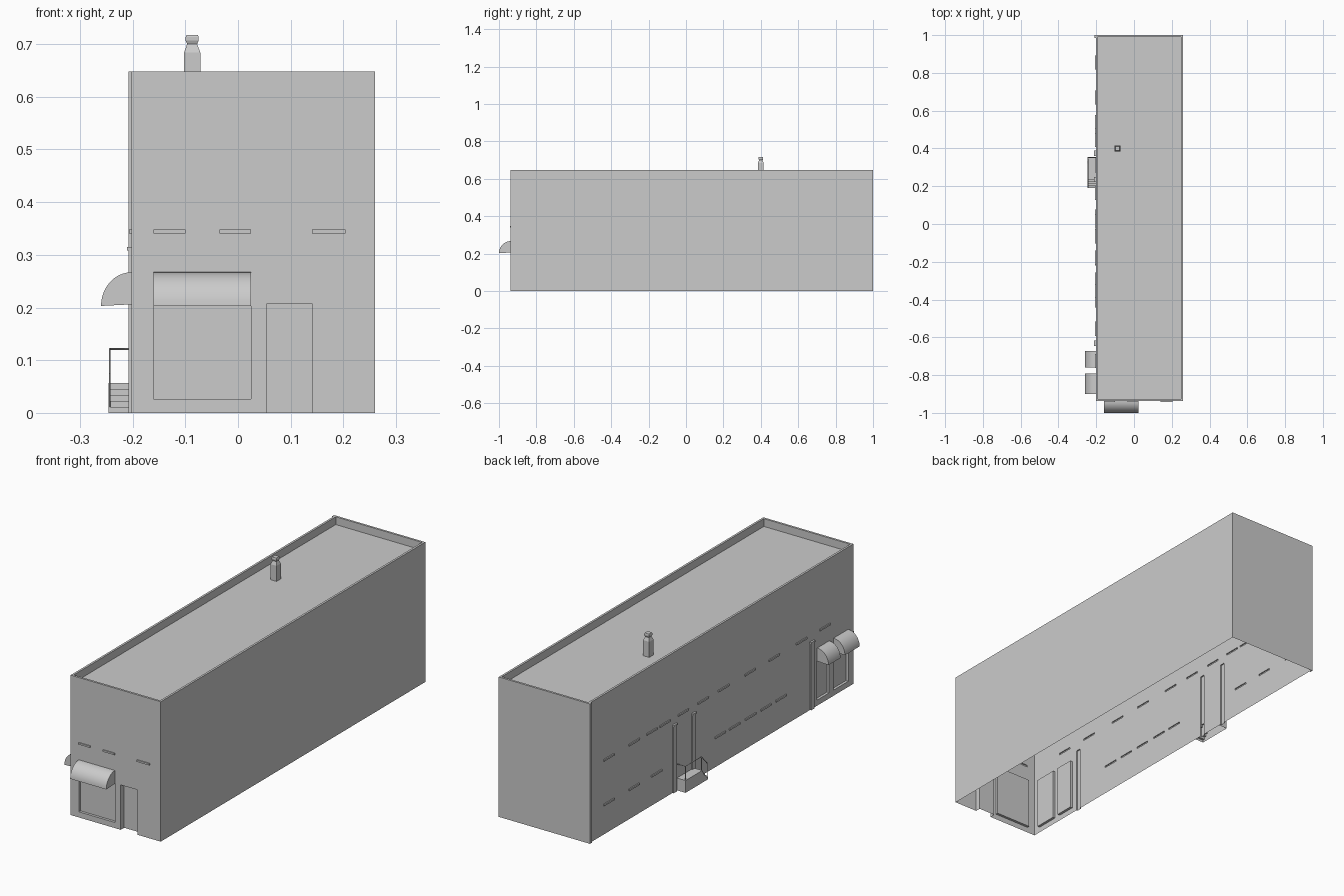
import bpy, bmesh, math
from mathutils import Vector

if "Cube" in bpy.data.objects:
    bpy.data.objects.remove(bpy.data.objects["Cube"])

XL, XR, YF, YB, H = -0.202, 0.26, -0.937, 1.0, 0.648
ROOF, T = 0.612, 0.01

grey = bpy.data.materials.new("plain grey")
grey.diffuse_color = (0.6, 0.6, 0.6, 1)
grey.use_nodes = True
grey.node_tree.nodes["Principled BSDF"].inputs["Base Color"].default_value = grey.diffuse_color


def finish(name, bm, merge=True):
    if merge:
        bmesh.ops.remove_doubles(bm, verts=bm.verts, dist=1e-5)
    me = bpy.data.meshes.new(name)
    bm.to_mesh(me)
    bm.free()
    me.materials.append(grey)
    ob = bpy.data.objects.new(name, me)
    bpy.context.collection.objects.link(ob)
    return ob


def quad(bm, pts, want):
    """Add a face whose normal points towards 'want'."""
    f = bm.faces.new([bm.verts.new(p) for p in pts])
    f.normal_update()
    if f.normal.dot(Vector(want)) < 0:
        f.normal_flip()


def box(bm, lo, hi):
    r = bmesh.ops.create_cube(bm, size=1)
    for v in r["verts"]:
        v.co = [(a + b) / 2 + c * (b - a) for a, b, c in zip(lo, hi, v.co)]


# Wall planes: (along, up, depth inwards) -> world position, outward normal
def front(u, v, d=0):
    return Vector((u, YF + d, v))


def left(u, v, d=0):
    return Vector((XL + d, u, v))


NORMAL = {front: Vector((0, -1, 0)), left: Vector((-1, 0, 0))}


def wall(name, P, u0, u1, holes):
    """Flat wall with rectangular holes, built from grid cells."""
    bm = bmesh.new()
    us = sorted({u0, u1, *[h[0] for h in holes], *[h[1] for h in holes]})
    vs = sorted({0, H, *[h[2] for h in holes], *[h[3] for h in holes]})
    for a, b in zip(us, us[1:]):
        for c, d in zip(vs, vs[1:]):
            m, n = (a + b) / 2, (c + d) / 2
            if any(h[0] < m < h[1] and h[2] < n < h[3] for h in holes):
                continue
            quad(bm, [P(a, c), P(b, c), P(b, d), P(a, d)], NORMAL[P])
    finish(name, bm)


def pockets(name, P, rects, depth):
    """Recessed (depth > 0) or raised (depth < 0) panels filling wall holes."""
    bm = bmesh.new()
    for a, b, c, d in rects:
        cs = [(a, c), (b, c), (b, d), (a, d)]
        quad(bm, [P(*p, depth) for p in cs], NORMAL[P])
        mid = P((a + b) / 2, (c + d) / 2)
        for p, q in zip(cs, cs[1:] + cs[:1]):
            if p[1] == q[1] == 0:
                continue
            want = (mid - (P(*p) + P(*q)) / 2) * (1 if depth > 0 else -1)
            quad(bm, [P(*p), P(*q), P(*q, depth), P(*p, depth)], want)
    finish(name, bm)


def awning(name, P, u0, u1, out, z0=0.203, z1=0.267, n=10):
    """Quarter-round canopy with closed ends."""
    prof = [(0, z0 + 0.003)]
    for i in range(n + 1):
        a = math.pi / 2 * i / n
        prof.append((-out * math.cos(a), z0 + (z1 - z0) * math.sin(a)))
    bm = bmesh.new()
    f = bm.faces.new([bm.verts.new(P(u0, z, d)) for d, z in prof])
    r = bmesh.ops.extrude_face_region(bm, geom=[f])
    shift = P(u1, 0) - P(u0, 0)
    bmesh.ops.translate(bm, vec=shift,
                        verts=[g for g in r["geom"] if isinstance(g, bmesh.types.BMVert)])
    # the first end face is kept by the extrusion, closing the solid
    bmesh.ops.recalc_face_normals(bm, faces=bm.faces)
    ob = finish(name, bm)
    bpy.context.view_layer.objects.active = ob
    ob.select_set(True)
    bpy.ops.object.shade_smooth_by_angle(angle=math.radians(30))
    ob.select_set(False)


# Front wall: shop window, doorway and window sills
shop = [(-0.16, 0.025, 0.026, 0.266)]
door = [(0.055, 0.14, 0, 0.208)]
sills_f = [(a, b, 0.340, 0.348) for a, b in ((-0.16, -0.10), (-0.035, 0.025), (0.14, 0.204))]
wall("front_wall", front, XL, XR, shop + door + sills_f)
pockets("front_shop_window", front, shop, 0.012)
pockets("front_door", front, door, 0.025)
pockets("front_sills", front, sills_f, -0.005)
awning("front_awning", front, -0.16, 0.025, 1 + YF)

# Left wall: two shop windows, two rows of sills and pilasters
shops = [(-0.76, -0.672, 0.026, 0.266), (-0.90, -0.792, 0.026, 0.266)]
upper = (0.855, 0.67, 0.54, 0.445, 0.31, 0.165, 0.015, -0.178, -0.355, -0.555, -0.725)
lower = (0.855, 0.67, 0.505, 0.04, -0.065, -0.183, -0.295, -0.405)
sills_l = [(y - 0.038, y + 0.038, z, z + 0.008)
           for row, z in ((upper, 0.340), (lower, 0.133)) for y in row]
pil_y = (0.375, 0.236, -0.631)
pilasters = [(y - 0.012, y + 0.012, 0, 0.308) for y in pil_y]
wall("left_wall", left, YF, YB, shops + sills_l + pilasters)
pockets("left_shop_windows", left, shops, 0.012)
pockets("left_sills", left, sills_l, -0.005)
pockets("pilasters", left, pilasters, -0.006)
for i, s in enumerate(shops):
    awning(f"left_awning_{i + 1}", left, s[0], s[1], 0.058)

bm = bmesh.new()
for y in pil_y:
    box(bm, (XL - 0.009, y - 0.014, 0.308), (XL, y + 0.014, 0.315))
finish("pilaster_caps", bm)

bm = bmesh.new()
box(bm, (XL - 0.006, YB - 0.014, 0), (XL, YB, H))
finish("rear_corner_strip", bm)

# Plain right and back walls
bm = bmesh.new()
quad(bm, [(XR, YF, 0), (XR, YB, 0), (XR, YB, H), (XR, YF, H)], (1, 0, 0))
quad(bm, [(XL, YB, 0), (XR, YB, 0), (XR, YB, H), (XL, YB, H)], (0, 1, 0))
finish("right_and_back_walls", bm)

# Parapet rim, its inner faces and the sunken roof
bm = bmesh.new()
outer = [(XL, YF), (XR, YF), (XR, YB), (XL, YB)]
inner = [(XL + T, YF + T), (XR - T, YF + T), (XR - T, YB - T), (XL + T, YB - T)]
inward = [(0, 1, 0), (-1, 0, 0), (0, -1, 0), (1, 0, 0)]
for i in range(4):
    j = (i + 1) % 4
    quad(bm, [(*outer[i], H), (*outer[j], H), (*inner[j], H), (*inner[i], H)], (0, 0, 1))
    quad(bm, [(*inner[i], H), (*inner[j], H), (*inner[j], ROOF), (*inner[i], ROOF)], inward[i])
finish("parapet", bm)
bm = bmesh.new()
quad(bm, [(*p, ROOF) for p in inner], (0, 0, 1))
finish("roof", bm)

# Chimney: stacked square rings
bm = bmesh.new()
rings = []
for r, z in ((0.0155, ROOF), (0.0155, 0.684), (0.0095, 0.700),
             (0.0125, 0.707), (0.0125, 0.713), (0.011, 0.717)):
    rings.append([bm.verts.new((-0.087 + sx * r, 0.4 + sy * r, z))
                  for sx, sy in ((-1, -1), (1, -1), (1, 1), (-1, 1))])
for lo, hi in zip(rings, rings[1:]):
    for i in range(4):
        j = (i + 1) % 4
        bm.faces.new((lo[i], lo[j], hi[j], hi[i]))
bm.faces.new(rings[-1])
finish("chimney", bm)

# Porch: open-bottomed platform with steps going down to the front
bm = bmesh.new()
PX, PH, N = -0.246, 0.057, 5
prof = [(0.355, 0), (0.355, PH), (0.232, PH)]
for i in range(1, N):
    z, y = PH * (1 - i / N), 0.232 - 0.0105 * (i - 1)
    prof += [(y, z), (y - 0.0105, z)]
prof.append((prof[-1][0], 0))
quad(bm, [(PX, y, z) for y, z in prof], (-1, 0, 0))
for (y0, z0), (y1, z1) in zip(prof, prof[1:]):
    quad(bm, [(PX, y0, z0), (PX, y1, z1), (XL, y1, z1), (XL, y0, z0)],
         (0, (1 if y0 > 0.3 else -1) if y0 == y1 else 0, 1))
finish("porch_steps", bm)

# Railing: thin square bars
cu = bpy.data.curves.new("railing", "CURVE")
cu.dimensions = "3D"
cu.bevel_depth = 0.0018
cu.bevel_resolution = 0
cu.use_fill_caps = True
cu.materials.append(grey)
RX, RZ = -0.2435, 0.121
for path in ([(XL, 0.352, RZ), (RX, 0.352, RZ), (RX, 0.235, RZ), (RX, 0.193, 0.075)],
             [(RX, 0.352, PH), (RX, 0.352, RZ)],
             [(RX, 0.235, PH), (RX, 0.235, RZ)],
             [(RX, 0.193, 0.01), (RX, 0.193, 0.075)]):
    sp = cu.splines.new("POLY")
    sp.points.add(len(path) - 1)
    for p, co in zip(sp.points, path):
        p.co = (*co, 1)
bpy.context.collection.objects.link(bpy.data.objects.new("railing", cu))
